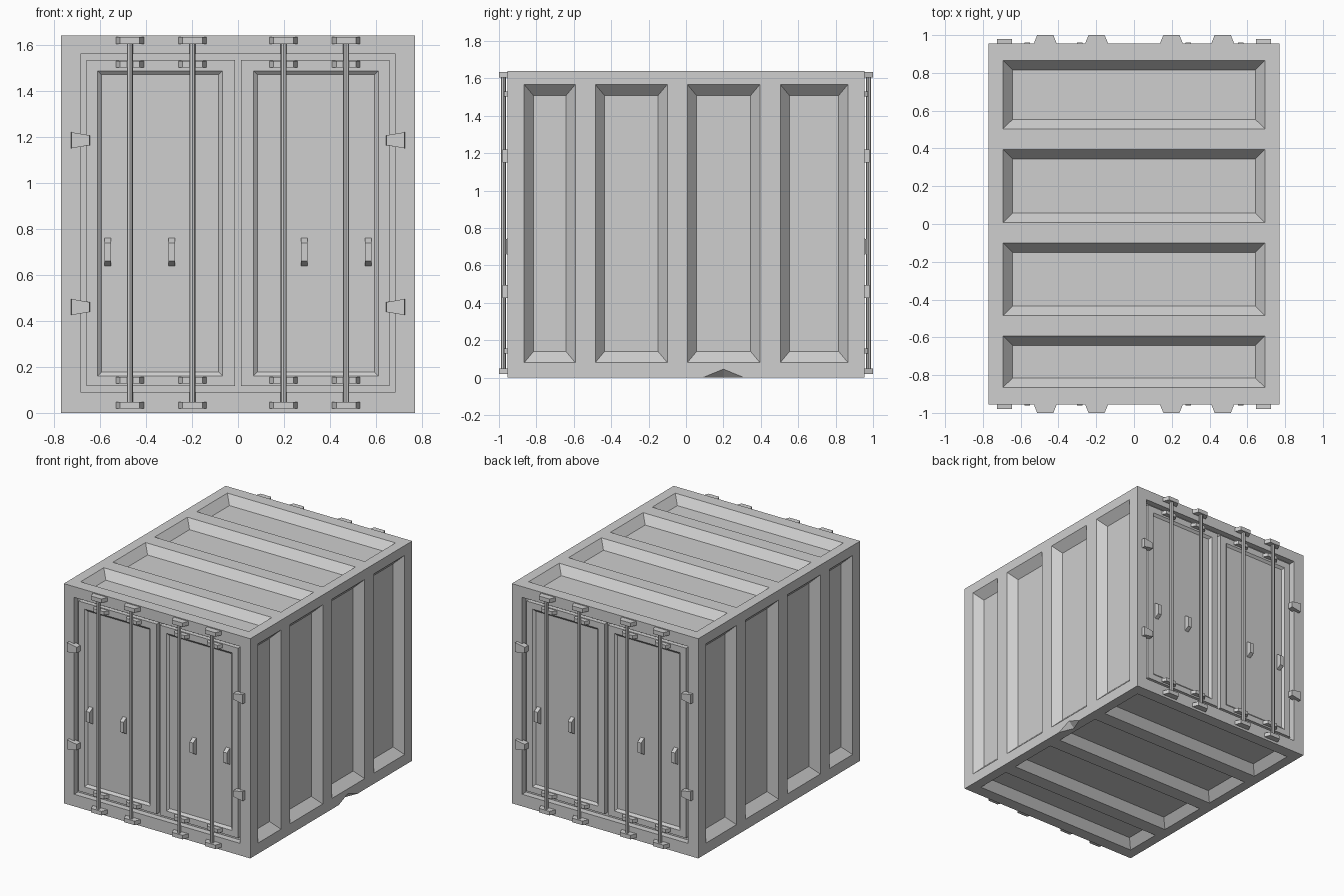
import bpy
import bmesh
from mathutils import Vector

if "Cube" in bpy.data.objects:
    bpy.data.objects.remove(bpy.data.objects["Cube"], do_unlink=True)

# One painted-metal colour for everything
grey = bpy.data.materials.new("light_grey")
grey.use_nodes = True
GREY = (0.62, 0.62, 0.62, 1)
grey.diffuse_color = GREY
grey.node_tree.nodes["Principled BSDF"].inputs["Base Color"].default_value = GREY

X, Y, Z = Vector((1, 0, 0)), Vector((0, 1, 0)), Vector((0, 0, 1))
HALF_W, HALF_L, HEIGHT = 0.77, 0.955, 1.64


def finish(bm, name, mirror=True):
    """Turn the bmesh into an object, mirrored left/right and front/back."""
    mesh = bpy.data.meshes.new(name)
    bm.to_mesh(mesh)
    bm.free()
    mesh.materials.append(grey)
    obj = bpy.data.objects.new(name, mesh)
    bpy.context.collection.objects.link(obj)
    if mirror:
        mod = obj.modifiers.new("mirror", "MIRROR")
        mod.use_axis = (True, True, False)
        mod.use_mirror_merge = False
    return obj


def wall(bm, u, v, n, dist, us, vs, mu, mv, depth):
    """Flat wall whose odd columns hold sunken panels with sloped rims."""
    flip = u.cross(v).dot(n) < 0

    def quad(points):
        face = [bm.verts.new(u * a + v * b + n * (dist - d)) for a, b, d in points]
        bm.faces.new(face[::-1] if flip else face)

    for i, (a, b) in enumerate(zip(us, us[1:])):
        for j, (c, d) in enumerate(zip(vs, vs[1:])):
            outer = [(a, c, 0), (b, c, 0), (b, d, 0), (a, d, 0)]
            if i % 2 == 0 or j != 1:
                quad(outer)
                continue
            inner = [(a + mu, c + mv, depth), (b - mu, c + mv, depth),
                     (b - mu, d - mv, depth), (a + mu, d - mv, depth)]
            quad(inner)
            for k in range(4):
                m = (k + 1) % 4
                quad([outer[k], outer[m], inner[m], inner[k]])


def tapered(bm, x, z, w, h, y_base, y_top, sw=1.0, sh=1.0):
    """Block on the front face that narrows towards its outer end."""
    for vert in bmesh.ops.create_cube(bm, size=1)["verts"]:
        top = vert.co.y < 0
        vert.co = (x + vert.co.x * w * (sw if top else 1),
                   -(y_top if top else y_base),
                   z + vert.co.z * h * (sh if top else 1))


# Container body: ribbed sides, roof and floor, plus two door openings
body = bmesh.new()
ribs = [-HALF_L, -0.865, -0.592, -0.485, -0.1, 0.007, 0.395, 0.504, 0.866, HALF_L]
side_z = [0, 0.08, 1.567, HEIGHT]
roof_x = [-HALF_W, -0.694, 0.694, HALF_W]
for s in (1, -1):
    wall(body, Y, Z, X * s, HALF_W, ribs, side_z, 0.05, 0.06, 0.06)
    wall(body, Y, X, Z * s, HEIGHT if s > 0 else 0, ribs, roof_x, 0.05, 0.052, 0.06)
    wall(body, X, Z, Y * s, HALF_L, [-HALF_W, -0.685, 0.685, HALF_W],
         [0, 0.09, 1.56, HEIGHT], 0, 0, 0.045)
bmesh.ops.remove_doubles(body, verts=body.verts[:], dist=0.0005)

# Small dent in the lower left edge
edge = next(e for e in body.edges
            if all(v.co.x > 0.769 and v.co.z < 0.001 for v in e.verts)
            and abs(sum(v.co.y for v in e.verts) / 2 - 0.2) < 0.02)
start, end = sorted(edge.verts, key=lambda v: v.co.y)
dent = []
for y in (0.09, 0.2, 0.31):
    edge = next(e for e in start.link_edges if end in e.verts)
    start = bmesh.utils.edge_split(edge, start, 0.5)[1]
    start.co = (HALF_W, y, 0)
    dent.append(start)
body.normal_update()
p, mid, q = dent
side = next(f for f in mid.link_faces if f.normal.x > 0.9)
bmesh.utils.face_split(side, p, q, coords=[(HALF_W, 0.2, 0.045)])
small = next(f for f in mid.link_faces if len(f.verts) == 4 and p in f.verts and q in f.verts)
apex = next(v for v in small.verts if v.co.z > 0.01)
bmesh.utils.face_split(small, mid, apex)
mid.co.x -= 0.045
finish(body, "container_body", mirror=False)

# Door leaves with a sunken panel
door = bmesh.new()
wall(door, X, Z, -Y, 0.94, [0.013, 0.067, 0.61, 0.659],
     [0.116, 0.16, 1.487, 1.534], 0.017, 0.017, 0.015)
bmesh.ops.remove_doubles(door, verts=door.verts[:], dist=0.0005)
rim = [e for e in door.edges if e.is_boundary]
new = bmesh.ops.extrude_edge_only(door, edges=rim)["geom"]
bmesh.ops.translate(door, vec=(0, 0.03, 0),
                    verts=[g for g in new if isinstance(g, bmesh.types.BMVert)])
bmesh.ops.recalc_face_normals(door, faces=door.faces[:])
finish(door, "doors")

# Locking rods and the brackets that hold them
rods, brackets = bmesh.new(), bmesh.new()
for x in (0.198, 0.47):
    made = bmesh.ops.create_cone(rods, cap_ends=True, segments=8,
                                 radius1=0.0135, radius2=0.0135, depth=1.59)["verts"]
    bmesh.ops.translate(rods, verts=made, vec=(x, -0.976, 0.825))
    for z in (0.033, 1.618):
        tapered(brackets, x, z, 0.122, 0.03, HALF_L, 1.0, sw=0.7)
    for z in (0.142, 1.515):
        tapered(brackets, x, z, 0.122, 0.027, 0.94, 0.973, sw=0.7)
finish(rods, "locking_rods")
finish(brackets, "rod_brackets")

# Door handles
handles = bmesh.new()
for x in (0.288, 0.566):
    tapered(handles, x, 0.7, 0.03, 0.122, 0.925, 0.962, sh=0.64)
finish(handles, "door_handles")

# Hinges, taller on the frame side than on the door side
hinges = bmesh.new()
for z in (0.46, 1.185):
    tapered(hinges, 0.685, z, 0.082, 0.07, 0.935, 0.98, sw=0.96)
    for vert in hinges.verts:
        if vert.co.x < 0.685 and abs(vert.co.z - z) < 0.05:
            vert.co.z = z + (vert.co.z - z) * 0.62
finish(hinges, "door_hinges")
